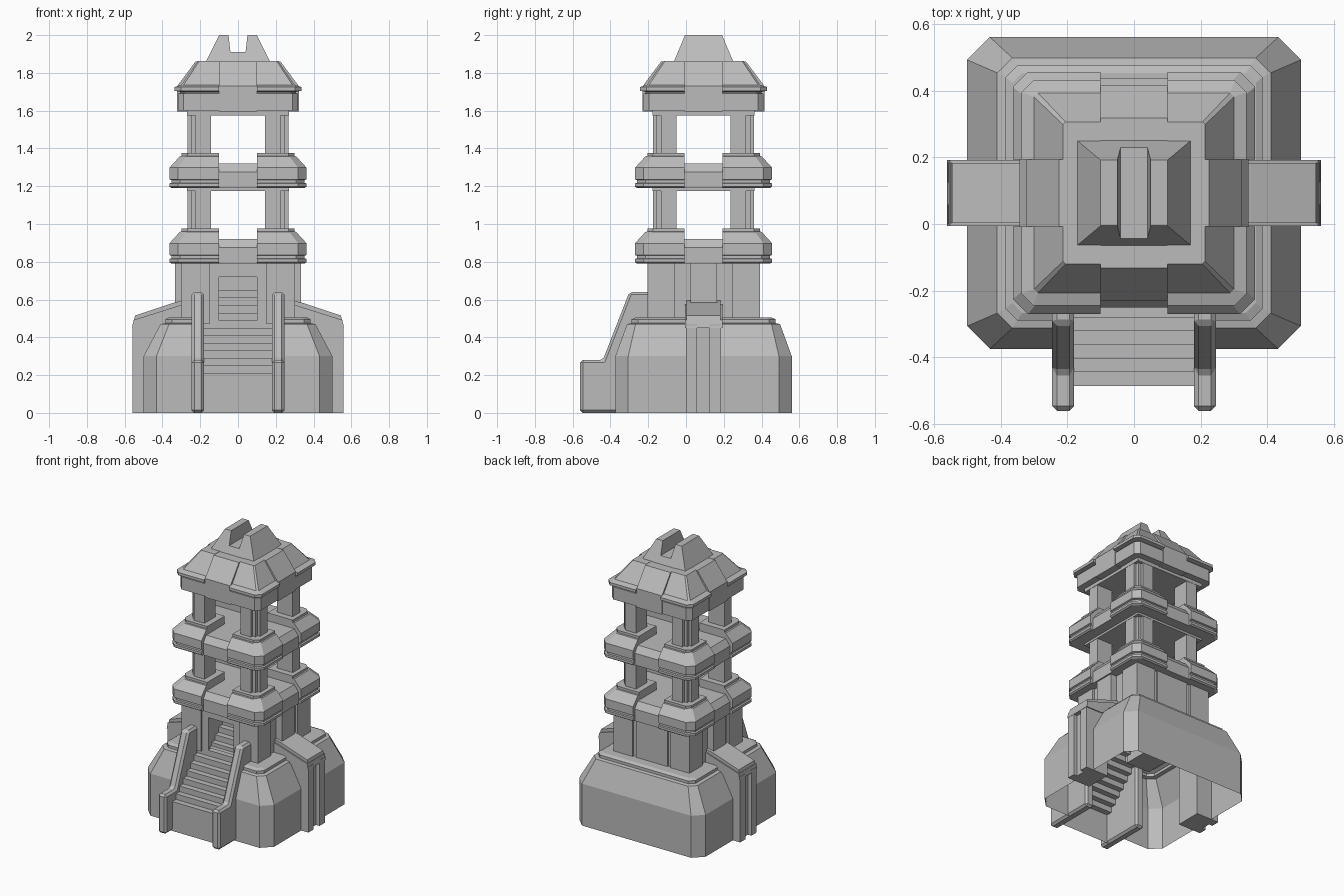
import bpy, bmesh

if "Cube" in bpy.data.objects:
    bpy.data.objects.remove(bpy.data.objects["Cube"])

CY = 0.093  # tower centre in y
stone = bpy.data.materials.new("grey stone")
stone.diffuse_color = (0.5, 0.5, 0.5, 1)
stone.use_nodes = True
stone.node_tree.nodes["Principled BSDF"].inputs["Base Color"].default_value = stone.diffuse_color


def finish(name, bm):
    bmesh.ops.recalc_face_normals(bm, faces=bm.faces)
    me = bpy.data.meshes.new(name)
    bm.to_mesh(me)
    bm.free()
    me.materials.append(stone)
    ob = bpy.data.objects.new(name, me)
    bpy.context.collection.objects.link(ob)
    return ob


def loft(bm, rings, bottom=True, top=True):
    vs = [[bm.verts.new(p) for p in r] for r in rings]
    n = len(vs[0])
    for a, b in zip(vs, vs[1:]):
        for i in range(n):
            j = (i + 1) % n
            bm.faces.new((a[i], a[j], b[j], b[i]))
    if bottom:
        bm.faces.new(vs[0][::-1])
    if top:
        bm.faces.new(vs[-1])


def octo(hx, hy, c, z):
    q = [(hx, -hy + c), (hx, hy - c), (hx - c, hy), (-hx + c, hy),
         (-hx, hy - c), (-hx, -hy + c), (-hx + c, -hy), (hx - c, -hy)]
    return [(x, y + CY, z) for x, y in q]


def box(bm, x0, x1, y0, y1, z0, z1):
    loft(bm, [[(x0, y0, z), (x1, y0, z), (x1, y1, z), (x0, y1, z)] for z in (z0, z1)])


def quads():
    return [(sx, sy) for sx in (-1, 1) for sy in (-1, 1)]


def corner_blocks(name, g, profile):
    """Four chamfered corner blocks; profile rows are (half width, chamfer, z)."""
    bm = bmesh.new()
    for sx, sy in quads():
        rings = []
        for h, c, z in profile:
            q = [(g, g), (h, g), (h, h - c), (h - c, h), (g, h)]
            rings.append([(sx * x, CY + sy * y, z) for x, y in q])
        loft(bm, rings)
    return finish(name, bm)


def cross_bands(name, g, profile):
    """Two crossing bars that fill the gaps between the corner blocks."""
    for k in (0, 1):
        bm = bmesh.new()
        rings = []
        for h, z in profile:
            q = [(-h, -g), (h, -g), (h, g), (-h, g)]
            rings.append([((x, y + CY, z) if k == 0 else (-y, x + CY, z)) for x, y in q])
        loft(bm, rings)
        finish(name, bm)


# hollow base with an opening where the stairs run
bm = bmesh.new()
loft(bm, [octo(.5, .467, .068, 0), octo(.5, .467, .068, .3), octo(.41, .405, .045, .47),
          octo(.385, .382, .035, .475), octo(.385, .382, .035, .495),
          octo(.365, .36, .03, .505)], bottom=False)
for co, no in (((.2, 0, 0), (1, 0, 0)), ((-.2, 0, 0), (1, 0, 0)), ((0, -.19, 0), (0, 1, 0))):
    bmesh.ops.bisect_plane(bm, geom=bm.verts[:] + bm.edges[:] + bm.faces[:],
                           plane_co=co, plane_no=no)
hole = [f for f in bm.faces if abs(f.calc_center_median().x) < .19
        and f.calc_center_median().y < -.19]
bmesh.ops.delete(bm, geom=hole, context='FACES')
finish("base", bm)

# stairs: a wide outer flight and a narrow flight inside the doorway
RUN, RISE = .041, .04
for name, half, first, last in (("outer_stairs", .19, 0, 7), ("inner_stairs", .1, 7, 12)):
    bm = bmesh.new()
    pts = [(-.485 + RUN * first, 0 if first == 0 else .21 + RISE * (first - 1))]
    for i in range(first, last):
        pts += [(-.485 + RUN * i, .21 + RISE * i), (-.485 + RUN * (i + 1), .21 + RISE * i)]
    rows = [[bm.verts.new((s * half, y, z)) for s in (-1, 1)] for y, z in pts]
    for a, b in zip(rows, rows[1:]):
        bm.faces.new((a[0], a[1], b[1], b[0]))
    finish(name, bm)

# stair rails
rail = [(-.56, 0), (-.56, .28), (-.44, .28), (-.30, .64), (-.19, .64), (-.19, 0)]
for s in (-1, 1):
    bm = bmesh.new()
    loft(bm, [[(s * x, y, z) for y, z in rail] for x in (.18, .245)])
    ob = finish("stair_rail", bm)
    bev = ob.modifiers.new("chamfer", 'BEVEL')
    bev.width, bev.segments = .014, 1

# side buttresses: twin pillars, recessed core and sloping cap
for s in (-1, 1):
    bm = bmesh.new()
    for y0, y1, x in ((0, .058, .558), (.125, .185, .558), (.03, .155, .53)):
        box(bm, *sorted((s * .38, s * x)), y0, y1, 0, .47)
    finish("buttress", bm)
    for name, pts, y0, y1 in (
            ("buttress_cap", [(.29, .595), (.35, .58), (.545, .515), (.552, .485), (.29, .57)], .003, .183),
            ("buttress_cap_edge", [(.29, .575), (.552, .492), (.56, .45), (.44, .45), (.29, .50)], -.006, .192)):
        bm = bmesh.new()
        loft(bm, [[(s * x, y, z) for x, z in pts] for y in (y0, y1)])
        finish(name, bm)
    # pilaster above the buttress
    bm = bmesh.new()
    box(bm, *sorted((s * .25, s * .333)), CY - .07, CY + .07, .5, .8)
    finish("side_pilaster", bm)

# tower body around the doorway
bm = bmesh.new()
W = .285
for s in (-1, 1):
    box(bm, *sorted((s * .1, s * W)), CY - W, CY + W, .44, .8)
box(bm, -.1, .1, .007, CY + W, .44, .8)
box(bm, -.1, .1, CY - W, .007, .72, .8)
finish("tower_body", bm)
bm = bmesh.new()
for sx, sy in quads():
    y = sorted((CY + sy * .15, CY + sy * .298))
    box(bm, *sorted((sx * .15, sx * .302)), *y, .47, .8)
finish("body_corners", bm)
bm = bmesh.new()
box(bm, -.125, .125, CY + .2, CY + .295, .47, .8)
finish("back_panel", bm)

# two balcony tiers, each with the pillars standing on it
for z in (.79, 1.19):
    corner_blocks("tier_corners", .1, [
        (.352, .045, z), (.363, .045, z + .008), (.363, .045, z + .025), (.352, .045, z + .028),
        (.352, .045, z + .042), (.363, .045, z + .046), (.363, .045, z + .108),
        (.308, .035, z + .168), (.298, .03, z + .17), (.298, .03, z + .187)])
    cross_bands("tier_bands", .1, [(.343, z), (.343, z + .085), (.31, z + .13)])
    bm = bmesh.new()
    for sx, sy in quads():
        for a, b in ((.225, .268), (.268, .225), (.248, .248)):
            box(bm, *sorted((sx * .143, sx * a)), *sorted((CY + sy * .143, CY + sy * b)),
                z + .15, z + .42)
    finish("pillars", bm)
    bm = bmesh.new()
    box(bm, -.27, .27, CY - .27, CY + .27, z + .385, z + .43)
    finish("ceiling", bm)

# roof
corner_blocks("roof_corners", .1, [
    (.318, .03, 1.6), (.318, .03, 1.69), (.308, .03, 1.693), (.308, .03, 1.70),
    (.337, .035, 1.705), (.337, .035, 1.725), (.30, .012, 1.737), (.213, .008, 1.862)])
cross_bands("roof_bands", .1, [(.322, 1.595), (.322, 1.73), (.225, 1.86)])

# notched crown, tapering in both directions
crown = [(-.17, 1.86), (-.1, 2), (-.05, 2), (-.04, 1.91),
         (.04, 1.91), (.05, 2), (.1, 2), (.17, 1.86)]
bm = bmesh.new()
loft(bm, [[(x, CY + s * (.157 - (z - 1.86) * .42), z) for x, z in crown] for s in (-1, 1)])
finish("crown", bm)
